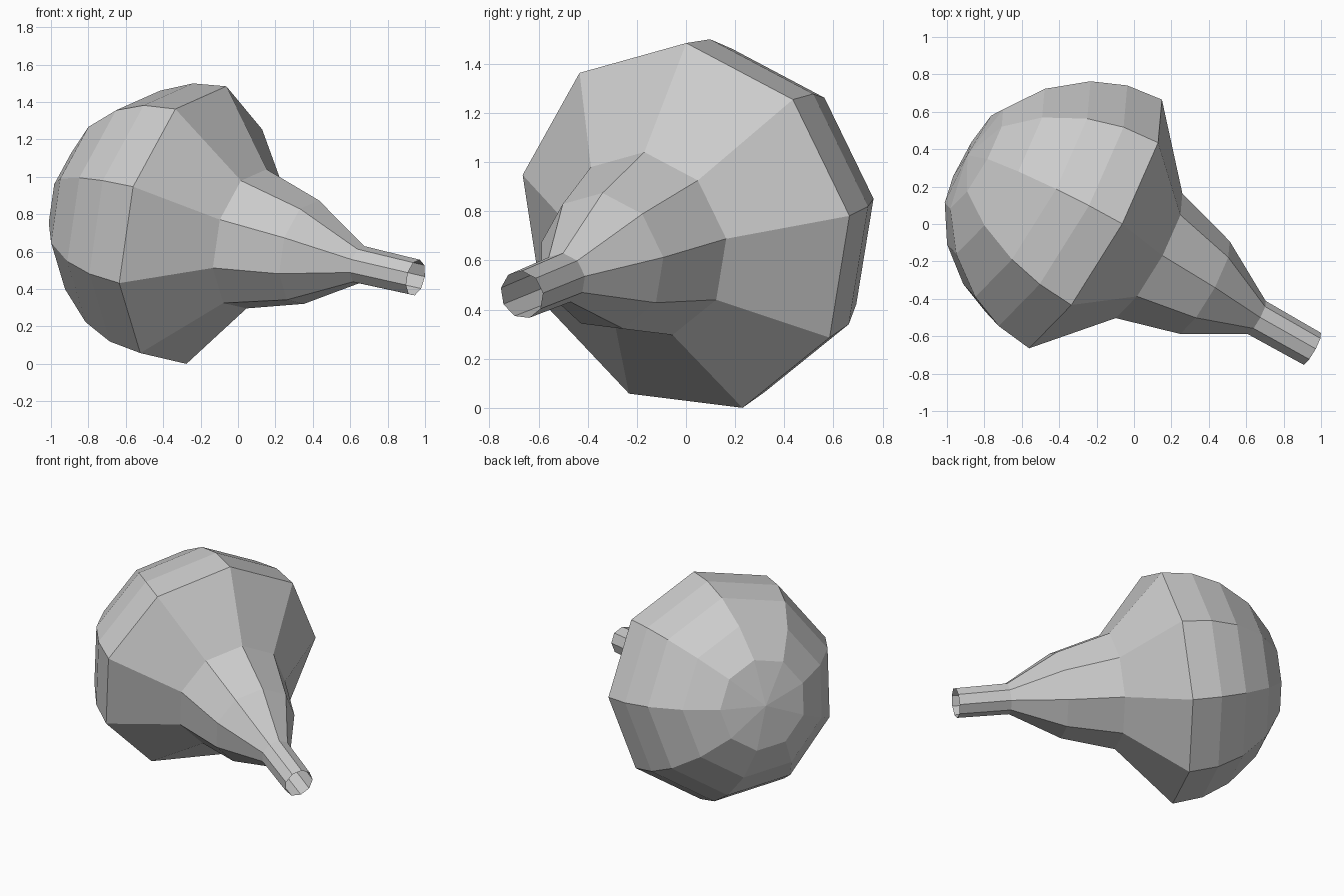
import bpy, bmesh
from math import cos, sin, tau
from mathutils import Vector

if "Cube" in bpy.data.objects:
    bpy.data.objects.remove(bpy.data.objects["Cube"])

SIDES = 9
origin = Vector((-0.236, 0.0, 0.734))            # centre of the widest ring
axis = Vector((0.8544, -0.481, -0.197)).normalized()
u = Vector((0.228, 0.0, 0.974))
u = (u - axis * u.dot(axis)).normalized()
v = axis.cross(u)

# (distance along axis, radius): rounded back, flared neck, narrow open spout
profile = [(-0.722, 0.307), (-0.583, 0.512), (-0.387, 0.668), (-0.202, 0.745),
           (0.0, 0.77), (0.353, 0.386), (0.707, 0.287), (1.04, 0.103), (1.388, 0.099)]

bm = bmesh.new()
apex = bm.verts.new(origin + axis * -0.767)
rings = [[bm.verts.new(origin + axis * t + r * (u * cos(tau * i / SIDES) + v * sin(tau * i / SIDES)))
          for i in range(SIDES)] for t, r in profile]

# Rounded end cap
for i in range(SIDES):
    bm.faces.new((apex, rings[0][(i + 1) % SIDES], rings[0][i]))

# Bands between rings, spout left open
for a, b in zip(rings, rings[1:]):
    for i in range(SIDES):
        j = (i + 1) % SIDES
        bm.faces.new((a[i], a[j], b[j], b[i]))

bmesh.ops.recalc_face_normals(bm, faces=bm.faces)
mesh = bpy.data.meshes.new("bulb_with_spout")
bm.to_mesh(mesh)
bm.free()
bpy.context.collection.objects.link(bpy.data.objects.new("bulb_with_spout", mesh))
